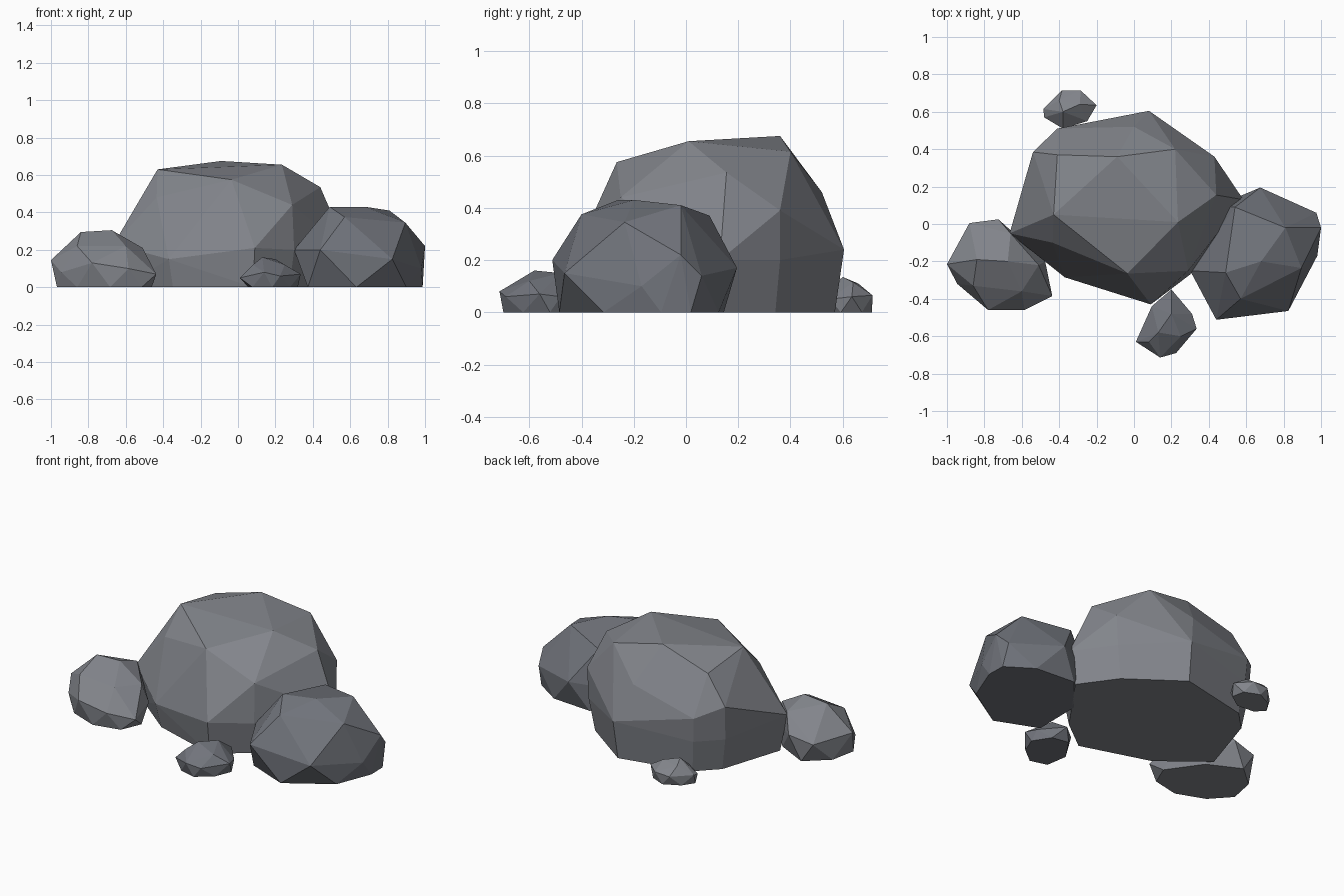
import bpy, bmesh
from mathutils import Vector


def stone_material(name, colour):
    mat = bpy.data.materials.new(name)
    mat.diffuse_color = (*colour, 1)
    return mat


pale = stone_material("stone_grey", (.225, .235, .26))
dark = stone_material("stone_dark_grey", (.165, .175, .20))


def rock(name, mat, crown, rim, taper, staggered=True):
    """Faceted boulder: hull of crown corners, a ring of girth corners and a flat tapered foot."""
    rim = [Vector(p) for p in rim]
    centre = sum(rim, Vector()) / len(rim)
    foot = []
    for i, p in enumerate(rim):
        q = (p + rim[i - 1]) / 2 if staggered else p
        q = centre.lerp(q, taper)
        foot.append((q.x, q.y, 0))
    bm = bmesh.new()
    for p in crown + rim + foot:
        bm.verts.new(p)
    hull = bmesh.ops.convex_hull(bm, input=bm.verts[:])
    loose = {v for v in hull["geom_interior"] + hull["geom_unused"]
             if isinstance(v, bmesh.types.BMVert)}
    bmesh.ops.delete(bm, geom=list(loose), context="VERTS")
    # merge the almost flat triangles into larger facets
    bmesh.ops.dissolve_limit(bm, angle_limit=0.06, verts=bm.verts[:], edges=bm.edges[:])
    bmesh.ops.recalc_face_normals(bm, faces=bm.faces[:])
    mesh = bpy.data.meshes.new(name)
    bm.to_mesh(mesh)
    bm.free()
    mesh.materials.append(mat)
    bpy.context.collection.objects.link(bpy.data.objects.new(name, mesh))


# Large central boulder
rock("main_boulder", pale,
     [(.235, .01, .655), (-.09, .36, .675), (.22, .40, .615), (-.41, .37, .58),
      (-.035, -.265, .575), (-.43, .05, .63), (-.435, -.1, .48), (.44, .155, .535),
      (.43, .36, .39), (.29, -.25, .44), (0, .52, .46), (-.41, .51, .35), (-.54, .385, .41)],
     [(.08, .605, .24), (.42, .36, .2), (.585, .13, .2), (.3, -.27, .2), (.09, -.43, .21),
      (-.37, -.285, .15), (-.665, -.05, .23), (-.53, .37, .2), (-.4, .5, .2)],
     .93, False)

# Medium boulder on the right
rock("right_boulder", dark,
     [(.895, -.235, .345), (.81, -.02, .41), (.49, -.26, .43), (.68, -.2, .43),
      (.57, -.4, .375), (.54, .09, .37)],
     [(.675, .195, .17), (.975, .06, .14), (1, -.02, .22), (.98, -.17, .1),
      (.825, -.465, .15), (.44, -.512, .2), (.30, -.25, .2), (.45, .1, .15)], .99)

# Boulder on the left
rock("left_boulder", pale,
     [(-.84, -.19, .295), (-.675, -.2, .305), (-.66, -.05, .25), (-.86, -.33, .22),
      (-.6, -.36, .22), (-.51, -.22, .21)],
     [(-.725, .025, .15), (-.88, .005, .12), (-1, -.215, .145), (-.945, -.32, .08),
      (-.78, -.46, .13), (-.585, -.46, .1), (-.437, -.385, .07), (-.475, -.2, .1)], .98)

# Small stone at the front
rock("front_stone", dark,
     [(.13, -.58, .16), (.2, -.48, .15), (.25, -.6, .12), (.08, -.63, .12)],
     [(.2, -.35, .06), (.095, -.44, .07), (.01, -.63, .05), (.14, -.714, .08),
      (.225, -.69, .06), (.335, -.56, .07), (.31, -.48, .06)], .98)

# Small stone at the back
rock("back_stone", pale,
     [(-.38, .6, .135), (-.29, .64, .115), (-.4, .66, .11)],
     [(-.485, .615, .06), (-.385, .714, .06), (-.285, .714, .065),
      (-.2, .635, .06), (-.25, .55, .05), (-.38, .51, .06), (-.48, .57, .05)], .98)
